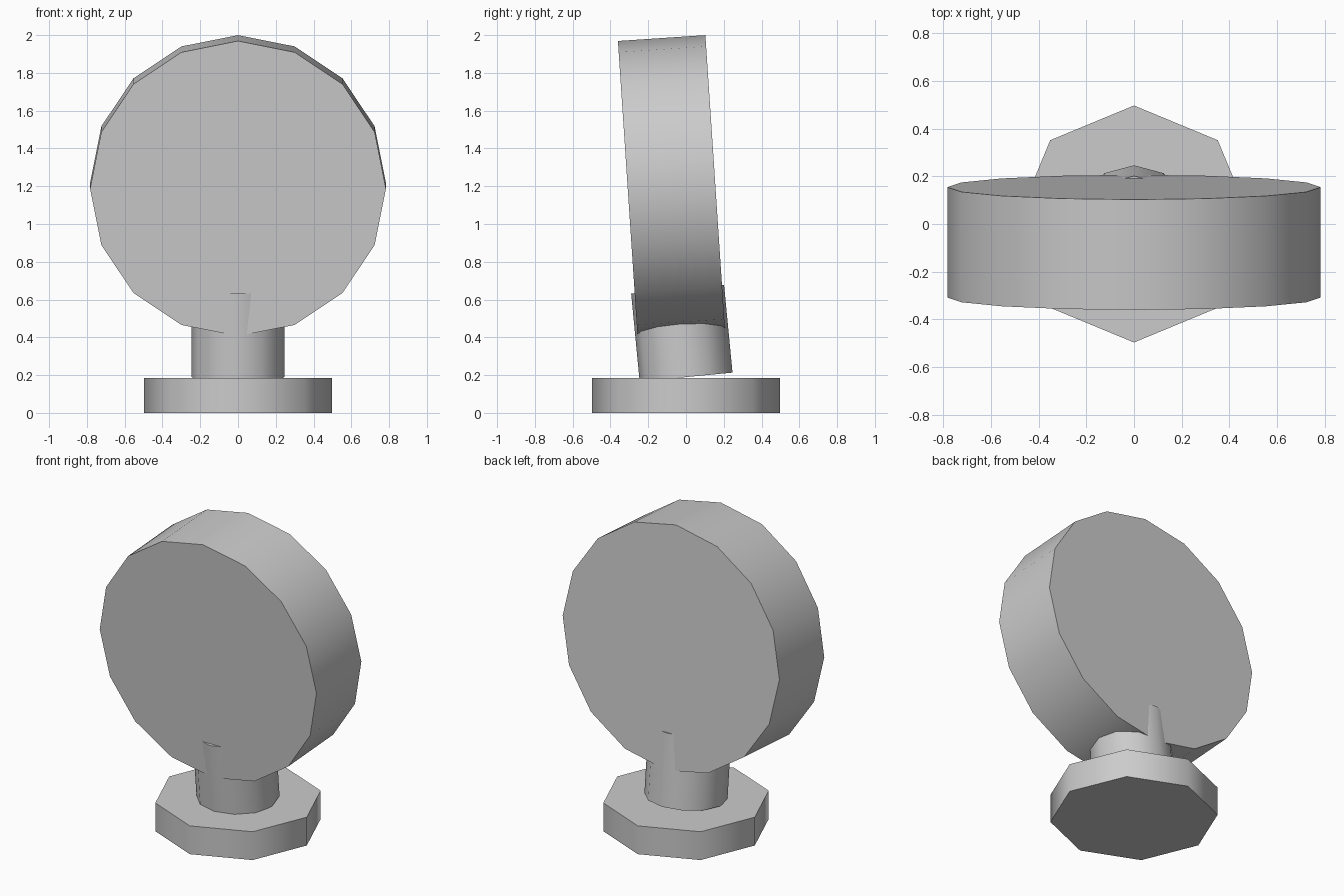
import bpy
from math import radians, sin, cos
from mathutils import Matrix, Vector

cube = bpy.data.objects.get("Cube")
if cube:
    bpy.data.objects.remove(cube, do_unlink=True)

# One plain grey for every part
grey = bpy.data.materials.new("plain grey")
grey.use_nodes = True
colour = (0.6, 0.6, 0.6, 1)
grey.diffuse_color = colour
grey.node_tree.nodes["Principled BSDF"].inputs["Base Color"].default_value = colour


def drum(name, sides, radius, depth, centre, tilt):
    """Smooth-sided prism with a corner on the y axis, leaned about x."""
    bpy.ops.mesh.primitive_cylinder_add(
        vertices=sides, radius=radius, depth=depth,
        location=centre, rotation=(radians(tilt), 0, 0))
    part = bpy.context.object
    part.name = name
    part.data.materials.append(grey)
    bpy.ops.object.shade_smooth_by_angle(angle=radians(60))
    return part


# Octagonal foot
drum("base", 8, 0.497, 0.185, (0, 0, 0.0925), 0)

# Short neck leaning slightly forward
drum("neck", 12, 0.247, 0.467, (0, -0.022, 0.422), 5.5)

# Large upright disc, its faces to front and back
drum("disc", 16, 0.783, 0.464, (0, -0.077, 1.203), 90 + 3.8)
